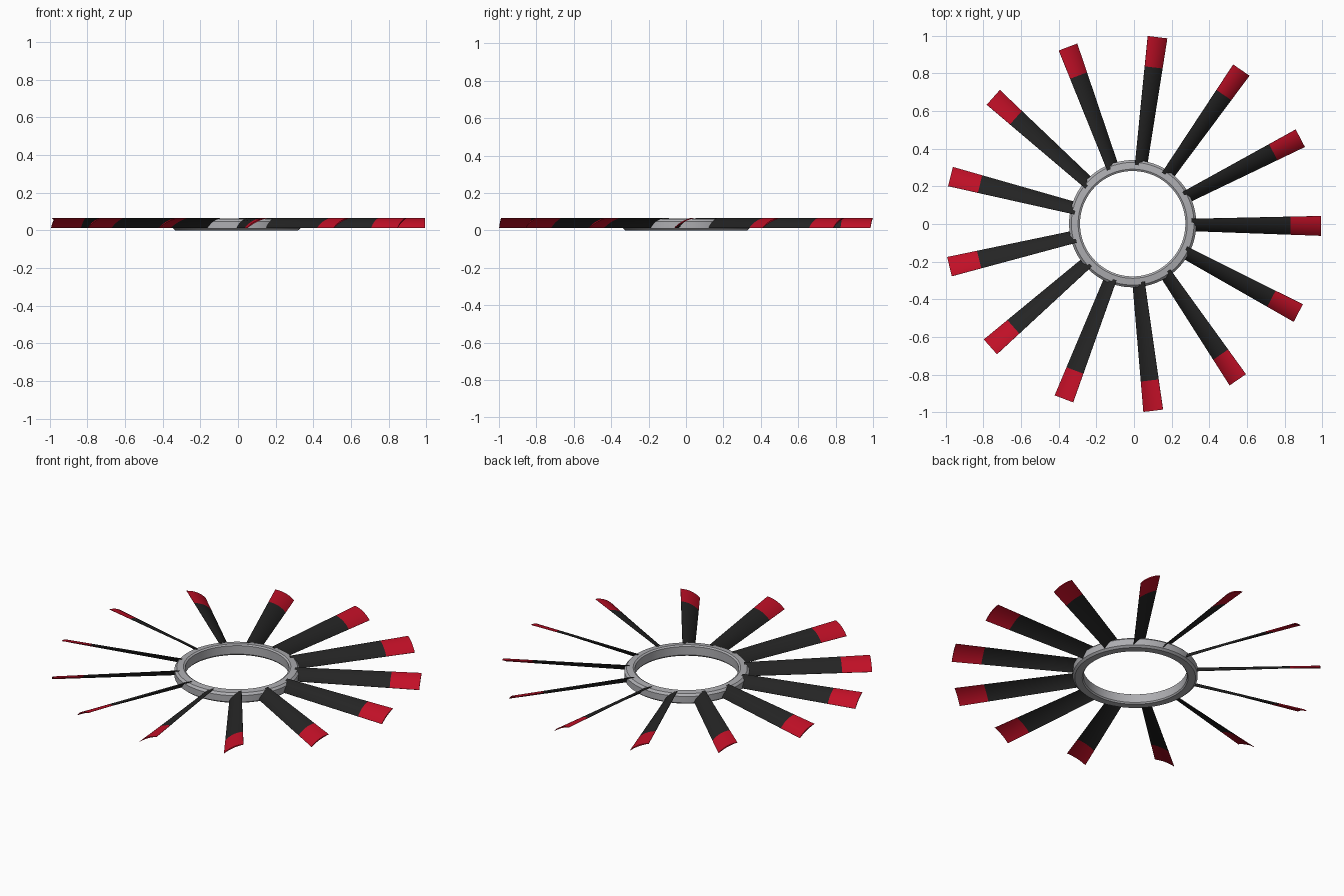
import bpy, bmesh, math
from mathutils import Matrix

if "Cube" in bpy.data.objects:
    bpy.data.objects.remove(bpy.data.objects["Cube"])

CENTRE = Matrix.Translation((-0.007, 0.0015, 0))
BLADES = 13


def material(name, rgb):
    m = bpy.data.materials.new(name)
    m.diffuse_color = (*rgb, 1)
    m.use_nodes = True
    m.node_tree.nodes["Principled BSDF"].inputs["Base Color"].default_value = m.diffuse_color
    return m


grey = material("metal grey", (0.42, 0.42, 0.44))
black = material("blade black", (0.018, 0.018, 0.018))
red = material("tip red", (0.54, 0.005, 0.02))


def finish(name, bm, mats, angle):
    bmesh.ops.recalc_face_normals(bm, faces=bm.faces)
    me = bpy.data.meshes.new(name)
    bm.to_mesh(me)
    bm.free()
    for m in mats:
        me.materials.append(m)
    ob = bpy.data.objects.new(name, me)
    bpy.context.collection.objects.link(ob)
    bpy.ops.object.select_all(action='DESELECT')
    ob.select_set(True)
    bpy.context.view_layer.objects.active = ob
    bpy.ops.object.shade_smooth_by_angle(angle=math.radians(angle))
    return ob


# Hub ring: bevelled profile lathed around the vertical axis
profile = [(0.280, 0.008), (0.286, 0.0), (0.326, 0.0), (0.338, 0.010),
           (0.338, 0.048), (0.326, 0.060), (0.290, 0.064), (0.280, 0.058)]
bm = bmesh.new()
N = 96
loops = []
for i in range(N):
    a = 2 * math.pi * i / N
    loops.append([bm.verts.new((r * math.cos(a), r * math.sin(a), z)) for r, z in profile])
for i in range(N):
    p, q = loops[i], loops[(i + 1) % N]
    for j in range(len(profile)):
        k = (j + 1) % len(profile)
        bm.faces.new((p[j], q[j], q[k], p[k]))
ring = finish("hub_ring", bm, [grey], 35)
ring.matrix_world = CENTRE


# Blade: thin cambered section, widening and flattening towards the tip
def section(t, steps=10):
    r = 0.312 + (1.0 - 0.312) * t
    y0, y1 = -0.039 - 0.025 * t, 0.026 + 0.015 * t
    z0, z1 = 0.013, 0.066
    chord = math.hypot(y1 - y0, z1 - z0)
    ny, nz = -(z1 - z0) / chord, (y1 - y0) / chord
    upper, lower = [], []
    for s in range(steps + 1):
        u = s / steps
        arc = 4 * u * (1 - u)
        y, z = y0 + (y1 - y0) * u, z0 + (z1 - z0) * u
        camber, half = 0.009 * arc, 0.0008 + 0.0025 * arc
        upper.append((r, y + ny * (camber + half), z + nz * (camber + half)))
        lower.append((r, y + ny * (camber - half), z + nz * (camber - half)))
    return upper + lower[::-1]


bm = bmesh.new()
tip_start = (0.838 - 0.312) / (1.0 - 0.312)
stations = [0, 0.2, 0.4, 0.6, tip_start, 0.88, 1]
rows = [[bm.verts.new(c) for c in section(t)] for t in stations]
for p, q in zip(rows, rows[1:]):
    for j in range(len(p)):
        k = (j + 1) % len(p)
        bm.faces.new((p[j], q[j], q[k], p[k]))
for row in (rows[0], rows[-1]):
    for j in range(len(row) // 2 - 1):
        bm.faces.new((row[j], row[j + 1], row[-2 - j], row[-1 - j]))
# Red paint on the outer end
for f in bm.faces:
    f.material_index = int(f.calc_center_median().x > 0.838)
blade = finish("blade_1", bm, [black, red], 40)
blade.matrix_world = CENTRE

# Remaining blades around the ring
for i in range(1, BLADES):
    b = blade.copy()
    b.name = f"blade_{i + 1}"
    bpy.context.collection.objects.link(b)
    b.matrix_world = CENTRE @ Matrix.Rotation(2 * math.pi * i / BLADES, 4, 'Z')
